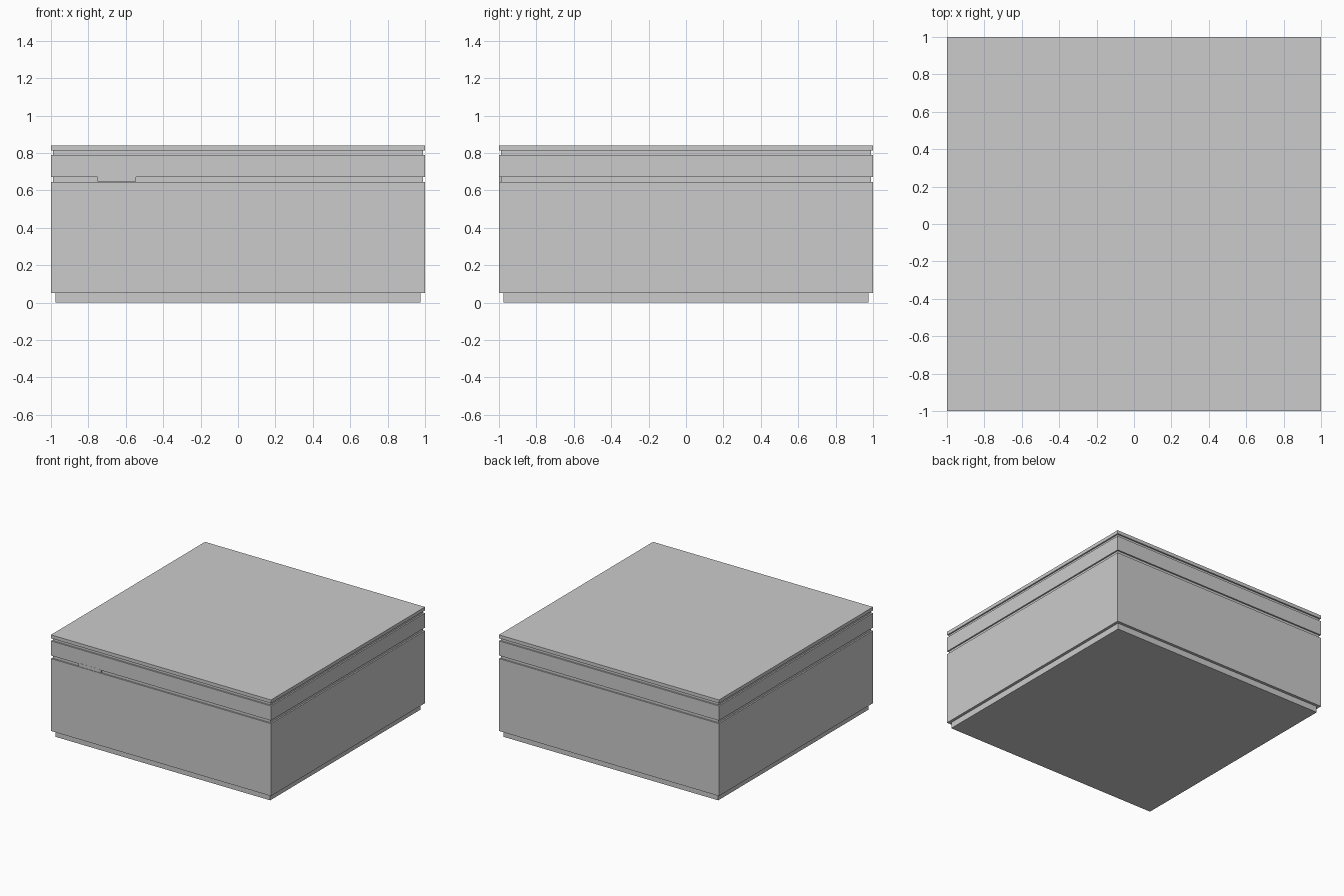
import bpy

if "Cube" in bpy.data.objects:
    bpy.data.objects.remove(bpy.data.objects["Cube"])


def box(name, x0, x1, y0, y1, z0, z1):
    bpy.ops.mesh.primitive_cube_add(
        size=1, location=((x0 + x1) / 2, (y0 + y1) / 2, (z0 + z1) / 2))
    ob = bpy.context.object
    ob.name = name
    ob.scale = (x1 - x0, y1 - y0, z1 - z0)
    bpy.ops.object.transform_apply(location=False, rotation=False, scale=True)
    return ob


# Stacked square layers: name, half width, bottom, top
layers = [
    ("plinth", 0.977, 0.0, 0.05),
    ("lower_body", 1.0, 0.05, 0.645),
    ("lower_shadow_gap", 0.988, 0.645, 0.67),
    ("upper_band", 1.0, 0.67, 0.79),
    ("upper_shadow_gap", 0.988, 0.79, 0.812),
    ("top_panel", 1.0, 0.812, 0.84),
]
for name, h, z0, z1 in layers:
    box(name, -h, h, -h, h, z0, z1)

# Small pull tab in the lower gap on the front
box("pull_tab", -0.75, -0.545, -1.001, -0.97, 0.648, 0.676)
